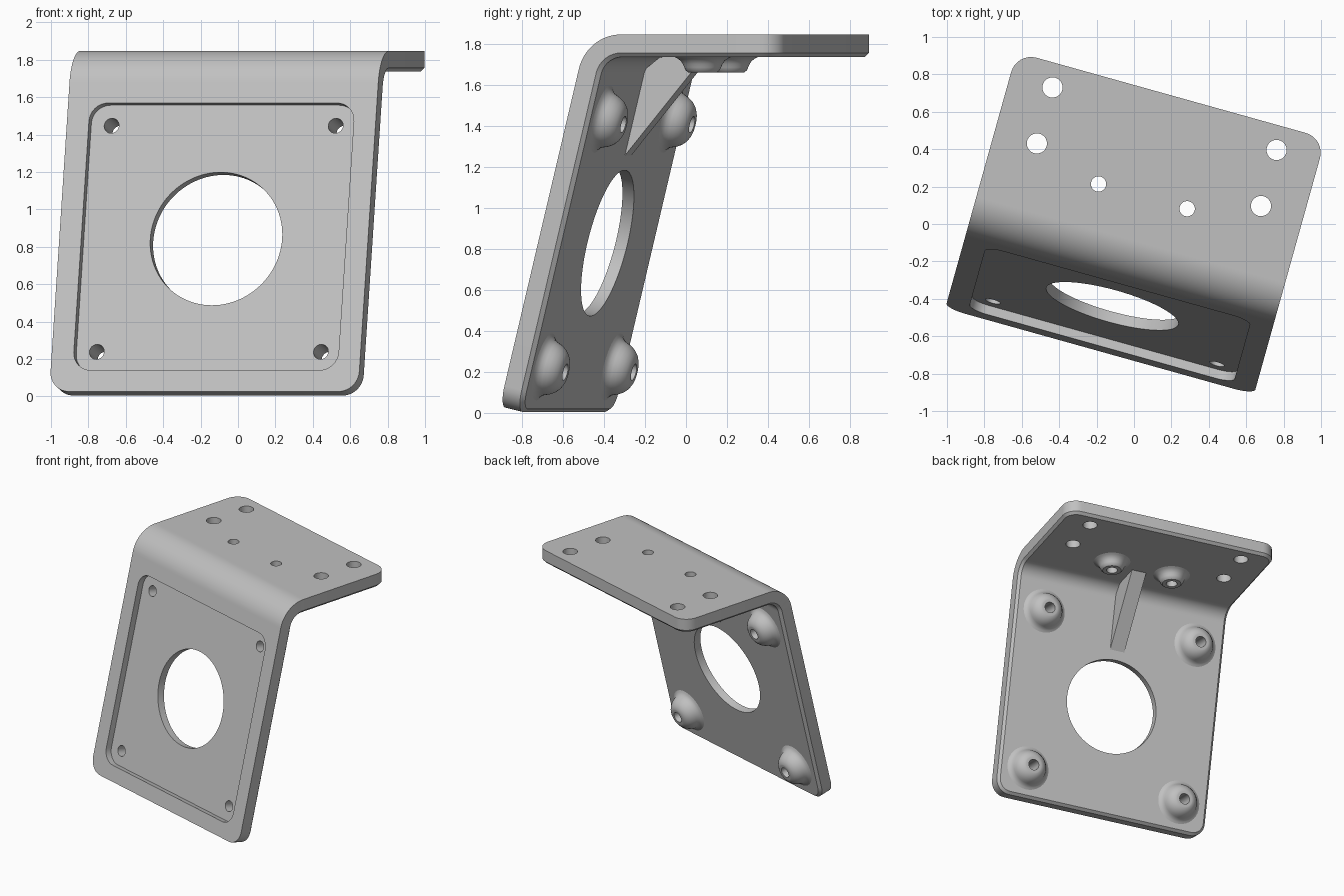
import bpy, bmesh, math
from math import sin, cos, tan, pi, radians
from mathutils import Matrix, Vector

if "Cube" in bpy.data.objects:
    bpy.data.objects.remove(bpy.data.objects["Cube"], do_unlink=True)

# Main dimensions
LEAN = radians(13.7)            # backward lean of the face plate
TURN = pi / 2 - LEAN            # angle of the bend
THICK, CHAMFER = 0.11, 0.02
HALF_W, CORNER = 0.857, 0.11
TOP_Z, FOOT_V, BACK_V = 1.847, -0.705, 0.716
BEND_R = 0.22
FOOT_Z = THICK * sin(LEAN)
KNEE = (TOP_Z - FOOT_Z) / cos(LEAN)
TANGENT = BEND_R * tan(TURN / 2)
BEND_START = KNEE - TANGENT
BEND_END = BEND_START + BEND_R * TURN
TOP_START_V = FOOT_V + KNEE * sin(LEAN) + TANGENT
LENGTH = BEND_END + BACK_V - TOP_START_V
MOUNT_S = 0.853                 # centre of the mounting face along the plate
SPIN = Matrix.Rotation(radians(-15.6), 4, 'Z') @ Matrix.Translation((0.006, 0, 0))

grey = bpy.data.materials.new("plain_grey")
grey.use_nodes = True
grey.diffuse_color = (0.53, 0.53, 0.53, 1)
grey.node_tree.nodes["Principled BSDF"].inputs["Base Color"].default_value = (0.53, 0.53, 0.53, 1)


def finish(name, bm, matrix=Matrix()):
    """Turn a bmesh into a placed, named object."""
    bmesh.ops.recalc_face_normals(bm, faces=bm.faces)
    bm.transform(SPIN @ matrix)
    mesh = bpy.data.meshes.new(name)
    bm.to_mesh(mesh)
    bm.free()
    mesh.materials.append(grey)
    ob = bpy.data.objects.new(name, mesh)
    bpy.context.collection.objects.link(ob)
    return ob


def sheet_point(u, s, d):
    """Map sheet width u, length s and depth d onto the bent bracket."""
    if s <= BEND_START:
        return Vector((u, FOOT_V + s * sin(LEAN) + d * cos(LEAN),
                       FOOT_Z + s * cos(LEAN) - d * sin(LEAN)))
    if s >= BEND_END:
        return Vector((u, TOP_START_V + s - BEND_END, TOP_Z - d))
    a = (BEND_END - s) / BEND_R
    r = BEND_R - d
    return Vector((u, TOP_START_V - r * sin(a), TOP_Z - BEND_R + r * cos(a)))


def prism(outline, z0, z1):
    bm = bmesh.new()
    low, high = [[bm.verts.new((x, y, z)) for x, y in outline] for z in (z0, z1)]
    bm.faces.new(low)
    bm.faces.new(high)
    for i in range(len(low)):
        j = (i + 1) % len(low)
        bm.faces.new((low[i], low[j], high[j], high[i]))
    return bm


def circle(r, n=32):
    return [(r * cos(2 * pi * i / n), r * sin(2 * pi * i / n)) for i in range(n)]


def rounded_square(h, r, n=8):
    pts = []
    for q, (sx, sy) in enumerate(((1, 1), (-1, 1), (-1, -1), (1, -1))):
        for i in range(n + 1):
            a = (q + i / n) * pi / 2
            pts.append((sx * (h - r) + r * cos(a), sy * (h - r) + r * sin(a)))
    return pts


def lathe(profile, n=40):
    """Spin a closed (radius, height) profile around z."""
    bm = bmesh.new()
    rings = [[bm.verts.new((r * cos(2 * pi * i / n), r * sin(2 * pi * i / n), z))
              for i in range(n)] for r, z in profile]
    for k, ring in enumerate(rings):
        nxt = rings[(k + 1) % len(rings)]
        for i in range(n):
            j = (i + 1) % n
            bm.faces.new((ring[i], ring[j], nxt[j], nxt[i]))
    return bm


def on_face(u, s):
    """Frame on the front surface of the leaning plate, z into the plate."""
    return Matrix.Translation(sheet_point(u, s, 0)) @ Matrix.Rotation(-pi / 2 - LEAN, 4, 'X')


def on_top(u, v):
    """Frame on the upper surface of the top plate, z downwards."""
    return Matrix.Translation((u, v, TOP_Z)) @ Matrix.Rotation(pi, 4, 'X')


# Bent sheet: stations of (outer s, outer half width, inner s, inner half width)
stations = []
small = CORNER - CHAMFER
for i in range(9):
    a = i / 8 * pi / 2
    stations.append((CORNER * (1 - cos(a)), HALF_W - CORNER * (1 - sin(a)),
                     CORNER - small * cos(a), HALF_W - CORNER + small * sin(a)))
ends = [(LENGTH - so, wo, LENGTH - si, wi) for so, wo, si, wi in reversed(stations)]
bend = [BEND_START + (BEND_END - BEND_START) * i / 20 for i in range(21)]
for s in [BEND_START - 0.01] + bend + [BEND_END + 0.01]:
    stations.append((s, HALF_W, s, HALF_W - CHAMFER))
stations += ends

bm = bmesh.new()
loops = []
for so, wo, si, wi in stations:
    section = [(wo, so, 0), (wo, so, THICK - CHAMFER), (wi, si, THICK),
               (-wi, si, THICK), (-wo, so, THICK - CHAMFER), (-wo, so, 0)]
    loops.append([bm.verts.new(sheet_point(*p)) for p in section])
for a, b in zip(loops, loops[1:]):
    for i in range(6):
        j = (i + 1) % 6
        bm.faces.new((a[i], a[j], b[j], b[i]))
for e in (loops[0], loops[-1]):
    bm.faces.new((e[0], e[1], e[4], e[5]))
    bm.faces.new((e[1], e[2], e[3], e[4]))
bracket = finish("bent_bracket_plate", bm)

# Cutters: recess, centre bore, mounting holes
HOLE = 0.622
BORE = 0.041
mounts = [(x, MOUNT_S + y) for x in (-HOLE, HOLE) for y in (-HOLE, HOLE)]
top_mounts = [(-0.246, 0.155), (0.246, 0.155)]
cutters = [finish("recess_cutter", prism(rounded_square(0.735, 0.1), -0.1, 0.05),
                  on_face(0, MOUNT_S)),
           finish("bore_cutter", prism(circle(0.366, 96), -0.1, 0.3), on_face(0, MOUNT_S))]
for u, s in mounts:
    cutters.append(finish("screw_cutter", prism(circle(BORE), -0.1, 0.3), on_face(u, s)))
for u, v in top_mounts:
    cutters.append(finish("screw_cutter", prism(circle(BORE), -0.1, 0.3), on_top(u, v)))
for u in (-HOLE, HOLE):
    for v in (0.275, 0.586):
        cutters.append(finish("bolt_cutter", prism(circle(0.054), -0.1, 0.3), on_top(u, v)))

bpy.context.view_layer.objects.active = bracket
for c in cutters:
    mod = bracket.modifiers.new("cut", 'BOOLEAN')
    mod.operation, mod.solver, mod.object = 'DIFFERENCE', 'EXACT', c
    bpy.ops.object.modifier_apply(modifier=mod.name)
    bpy.data.objects.remove(c, do_unlink=True)

parts = [bracket]

# Flared screw bosses behind the leaning plate and under the top plate
tall = [(BORE, -0.01), (0.175, -0.003), (0.155, 0.006), (0.14, 0.02), (0.132, 0.038),
        (0.124, 0.058), (0.11, 0.08), (0.092, 0.097), (0.07, 0.109), (0.06, 0.11), (BORE, 0.11)]
short = [(BORE, -0.01), (0.145, -0.003), (0.125, 0.006), (0.108, 0.018), (0.097, 0.034),
         (0.09, 0.05), (0.083, 0.065), (0.07, 0.075), (BORE, 0.075)]
sink = Matrix.Translation((0, 0, THICK))
for u, s in mounts:
    parts.append(finish("plate_boss", lathe(tall), on_face(u, s) @ sink))
for u, v in top_mounts:
    parts.append(finish("top_boss", lathe(short), on_top(u, v) @ sink))

# Triangular stiffening rib inside the bend
foot = sheet_point(0, 1.285, THICK - 0.004)
knee = sheet_point(0, BEND_START, THICK - 0.02)
crown = sheet_point(0, BEND_END, THICK - 0.02)
outline = [(foot.y, foot.z), (knee.y, knee.z), (crown.y, crown.z), (0.11, TOP_Z - THICK + 0.004)]
stand = Matrix(((0, 0, 1, 0), (1, 0, 0, 0), (0, 1, 0, 0), (0, 0, 0, 1)))
parts.append(finish("gusset_rib", prism(outline, -0.058, 0.058), stand))

# Smooth the round surfaces, keep the edges crisp
bpy.ops.object.select_all(action='DESELECT')
for ob in parts:
    ob.select_set(True)
bpy.context.view_layer.objects.active = bracket
bpy.ops.object.shade_smooth_by_angle(angle=radians(30))
